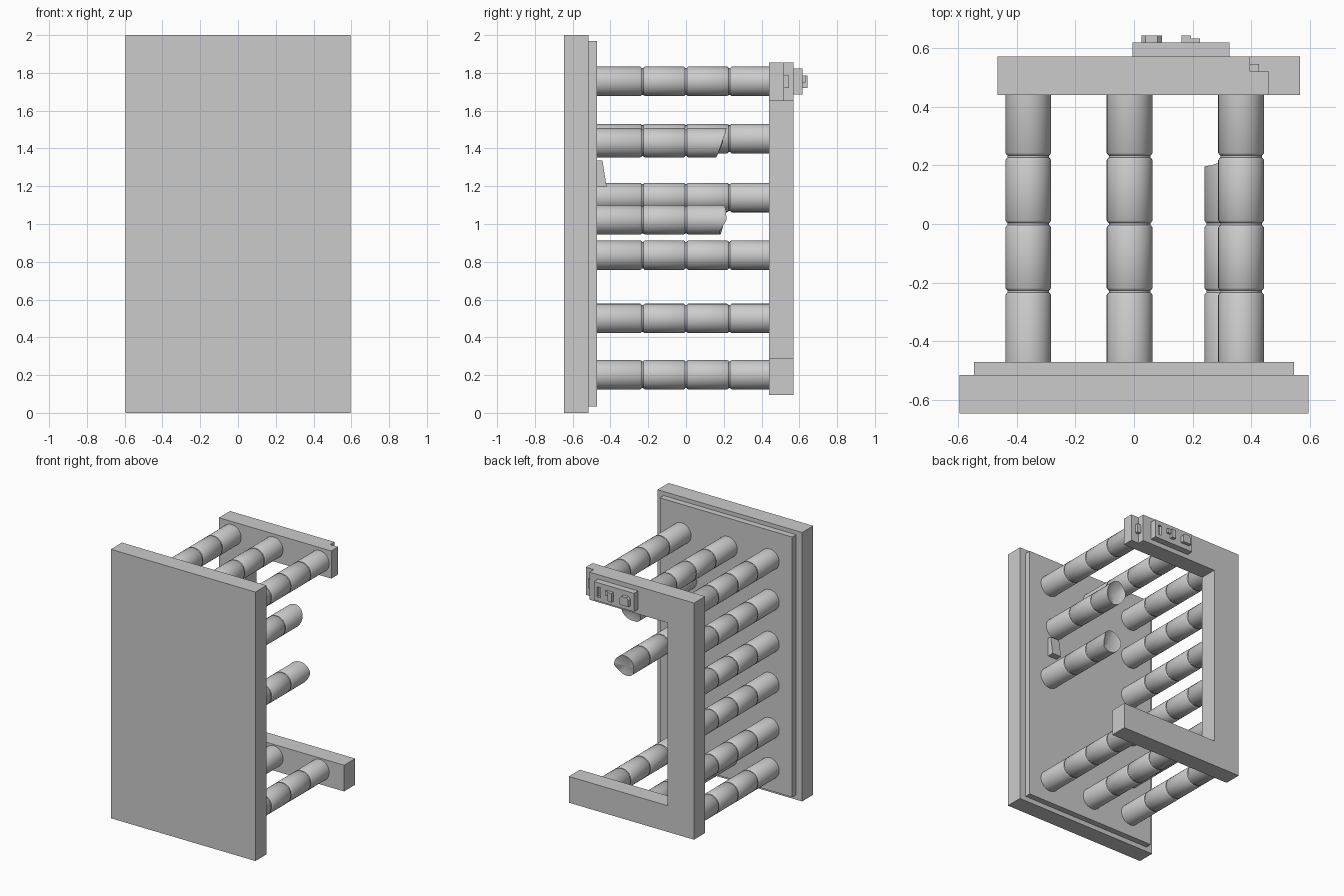
import bpy, bmesh, math

if "Cube" in bpy.data.objects:
    bpy.data.objects.remove(bpy.data.objects["Cube"])

def finish(name, bm, smooth=False):
    bmesh.ops.recalc_face_normals(bm, faces=bm.faces)
    me = bpy.data.meshes.new(name)
    bm.to_mesh(me)
    bm.free()
    ob = bpy.data.objects.new(name, me)
    bpy.context.collection.objects.link(ob)
    bpy.ops.object.select_all(action='DESELECT')
    ob.select_set(True)
    bpy.context.view_layer.objects.active = ob
    if smooth:
        bpy.ops.object.shade_smooth_by_angle(angle=math.radians(35))
    return ob

def prism(name, pts, depth0, depth1, axis):
    """Extrude a 2D outline: axis 'Y' takes (x, z) points, axis 'X' takes (y, z)."""
    bm = bmesh.new()
    place = (lambda p, d: (p[0], d, p[1])) if axis == 'Y' else (lambda p, d: (d, p[0], p[1]))
    a = [bm.verts.new(place(p, depth0)) for p in pts]
    b = [bm.verts.new(place(p, depth1)) for p in pts]
    bm.faces.new(a)
    bm.faces.new(b[::-1])
    for i in range(len(pts)):
        j = (i + 1) % len(pts)
        bm.faces.new((a[i], a[j], b[j], b[i]))
    return finish(name, bm)

def box(name, x0, x1, y0, y1, z0, z1):
    return prism(name, [(x0, z0), (x1, z0), (x1, z1), (x0, z1)], y0, y1, 'Y')

def cut(ob, cutter):
    mod = ob.modifiers.new("cut", 'BOOLEAN')
    mod.operation = 'DIFFERENCE'
    mod.solver = 'EXACT'
    mod.object = cutter
    bpy.context.view_layer.objects.active = ob
    bpy.ops.object.modifier_apply(modifier=mod.name)
    bpy.data.objects.remove(cutter)

R, Y0, Y1, SIDES = 0.078, -0.47, 0.44, 32

def rod(name, x, z, broken=None):
    """Segmented rod along y; broken = jag heights around the snapped end."""
    prof = [(Y0, R)]
    for g in (-0.23, 0.0, 0.23):
        if broken and g > 0.1:
            break
        prof += [(g - 0.012, R), (g - 0.006, R - 0.004), (g - 0.004, R - 0.007),
                 (g + 0.004, R - 0.007), (g + 0.006, R - 0.004), (g + 0.012, R)]
    prof.append((Y1, R))
    bm = bmesh.new()
    rings = []
    for k, (y, r) in enumerate(prof):
        ring = []
        for i in range(SIDES):
            t = 2 * math.pi * i / SIDES
            yy = y
            if broken and k == len(prof) - 1:
                f = i / SIDES * len(broken)
                a, b = broken[int(f)], broken[(int(f) + 1) % len(broken)]
                yy = a + (b - a) * (f % 1)
            ring.append(bm.verts.new((x + r * math.cos(t), yy, z + r * math.sin(t))))
        rings.append(ring)
    for a, b in zip(rings, rings[1:]):
        for i in range(SIDES):
            j = (i + 1) % SIDES
            bm.faces.new((a[i], a[j], b[j], b[i]))
    bm.faces.new(rings[0])
    if broken:
        tip = bm.verts.new((x, min(broken) - 0.005, z))
        for i in range(SIDES):
            bm.faces.new((rings[-1][i], rings[-1][(i + 1) % SIDES], tip))
    else:
        bm.faces.new(rings[-1])
    finish(name, bm, True)

# Solid slab with a raised inner panel
box("slab", -0.595, 0.595, -0.645, -0.515, 0, 2)
box("slab_panel", -0.545, 0.545, -0.515, -0.47, 0.035, 1.97)

# C-shaped frame, stepped at the end of the upper arm
frame = prism("c_frame", [(-0.465, 0.095), (0.565, 0.095), (0.565, 0.29), (-0.245, 0.29),
                          (-0.245, 1.65), (0.46, 1.65), (0.46, 1.855), (-0.465, 1.855)],
              0.44, 0.57, 'Y')
cut(frame, box("step_cutter", 0.395, 0.6, 0.52, 0.7, 1.5, 2.0))
box("frame_end_nub", 0.395, 0.425, 0.52, 0.545, 1.72, 1.785)

# Rods: full left column, plus top and bottom rows
for i, z in enumerate((0.202, 0.5, 0.835, 1.14, 1.452, 1.755)):
    rod(f"left_rod_{i}", -0.36, z)
for label, z in (("bottom", 0.202), ("top", 1.755)):
    rod(f"{label}_middle_rod", -0.015, z)
    rod(f"{label}_right_rod", 0.365, z)

# Snapped rods and a stub on the panel
rod("broken_rod_upper", 0.318, 1.43, (0.19, 0.21, 0.215, 0.2, 0.195, 0.17, 0.155, 0.17))
rod("broken_rod_lower", 0.365, 1.022, (0.215, 0.21, 0.2, 0.2, 0.205, 0.19, 0.18, 0.18))
prism("broken_stub", [(-0.47, 1.195), (-0.42, 1.195), (-0.442, 1.335), (-0.47, 1.335)],
      0.305, 0.38, 'X')

# Lock plate with a slot and raised bits
plate = box("lock_plate", -0.005, 0.325, 0.57, 0.618, 1.685, 1.822)
cut(plate, box("slot_cutter", 0.272, 0.298, 0.598, 0.7, 1.715, 1.79))
prism("lock_button", [(0.025, 1.722), (0.095, 1.722), (0.095, 1.77), (0.08, 1.787),
                      (0.04, 1.787), (0.025, 1.77)], 0.618, 0.643, 'Y')
box("lock_lever", 0.162, 0.195, 0.618, 0.643, 1.72, 1.785)
box("lock_lever_arm", 0.195, 0.225, 0.618, 0.632, 1.75, 1.785)
